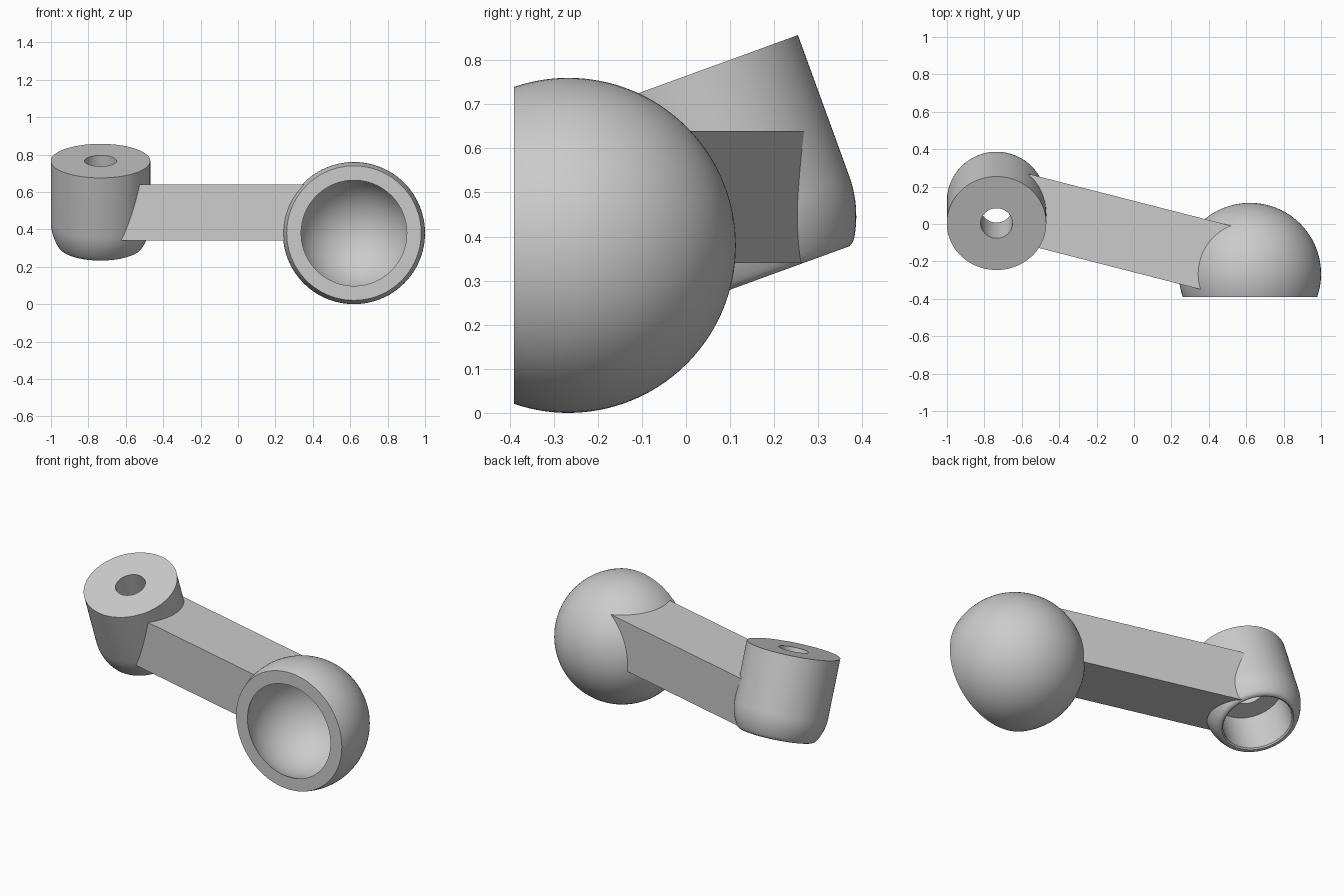
import bpy, bmesh
from math import sin, cos, asin, acos, pi, radians, atan2
from mathutils import Matrix, Vector

cube = bpy.data.objects.get("Cube")
if cube:
    bpy.data.objects.remove(cube, do_unlink=True)

grey = bpy.data.materials.new("plain_grey")
grey.use_nodes = True
grey.diffuse_color = (0.6, 0.6, 0.6, 1)
grey.node_tree.nodes["Principled BSDF"].inputs["Base Color"].default_value = (0.6, 0.6, 0.6, 1)


def add_object(name, bm, matrix):
    bmesh.ops.recalc_face_normals(bm, faces=bm.faces)
    mesh = bpy.data.meshes.new(name)
    bm.to_mesh(mesh)
    bm.free()
    mesh.materials.append(grey)
    ob = bpy.data.objects.new(name, mesh)
    bpy.context.collection.objects.link(ob)
    ob.matrix_world = matrix
    return ob


def lathe(name, profile, matrix, steps=96):
    """Spin a closed (radius, height) outline around local z."""
    bm = bmesh.new()
    verts = [bm.verts.new((r, 0, z)) for r, z in profile]
    edges = [bm.edges.new((a, b)) for a, b in zip(verts, verts[1:] + verts[:1])
             if a.co.x > 1e-5 or b.co.x > 1e-5]
    bmesh.ops.spin(bm, geom=verts + edges, cent=(0, 0, 0), axis=(0, 0, 1),
                   angle=2 * pi, steps=steps, use_merge=True)
    bmesh.ops.remove_doubles(bm, verts=bm.verts, dist=1e-5)
    return add_object(name, bm, matrix)


def arc(radius, start, end, count, height=0.0):
    """Arc points, with angles measured up from the equator."""
    angles = [start + (end - start) * i / count for i in range(count + 1)]
    return [(max(0.0, radius * cos(a)), height + radius * sin(a)) for a in angles]


def smooth(ob):
    bpy.ops.object.select_all(action="DESELECT")
    ob.select_set(True)
    bpy.context.view_layer.objects.active = ob
    bpy.ops.object.shade_smooth_by_angle(angle=radians(30))


# Hollow ball cup, open to the front
ball, hollow, rim = 0.38, 0.308, 0.123
cup_at = Vector((0.62, -0.267, 0.38))
cup_matrix = Matrix.Translation(cup_at) @ Matrix.Rotation(pi / 2, 4, "X")
outline = (arc(ball, -pi / 2, asin(rim / ball), 40)
           + arc(hollow, asin(rim / hollow), -pi / 2, 36))
cup = lathe("ball_cup", outline, cup_matrix)

# Tilted hub with a small hole above a wide bore
radius, length, shoulder = 0.266, 0.49, 0.34
hole, bore, floor = 0.085, 0.192, -0.245
hub_matrix = Matrix.Translation((-0.735, 0.004, 0.766)) @ Matrix.Rotation(radians(20), 4, "X")
outline = [(hole, 0), (radius, 0)]
outline += arc(radius, 0, -asin(0.138 / radius), 12, -shoulder)
outline += [(0.221, -0.485), (0.212, -length), (0.200, -length), (bore, -0.483),
            (bore, floor), (hole, floor)]
hub = lathe("tilted_hub", outline, hub_matrix)

# Connecting arm, set at an angle between hub and cup
start, end = Vector((-0.65, 0.099, 0.49)), Vector((0.58, -0.216, 0.49))
span = end - start
bm = bmesh.new()
bmesh.ops.create_cube(bm, size=1)
bmesh.ops.scale(bm, verts=bm.verts, vec=(span.length, 0.37, 0.30))
arm = add_object("connecting_arm", bm, Matrix.Translation((start + end) / 2)
                 @ Matrix.Rotation(atan2(span.y, span.x), 4, "Z"))

# Trim the arm ends so that they stop inside the walls
ball_cutter = lathe("ball_cutter", arc(0.358, -pi / 2, pi / 2, 48), cup_matrix)
bore_cutter = lathe("bore_cutter", [(0, -1), (0.2, -1), (0.2, 0.5), (0, 0.5)], hub_matrix)
for cutter in (ball_cutter, bore_cutter):
    cutter.hide_render = True
    mod = arm.modifiers.new("trim", "BOOLEAN")
    mod.operation, mod.solver, mod.object = "DIFFERENCE", "EXACT", cutter
bpy.context.view_layer.update()
trimmed = bpy.data.meshes.new_from_object(
    arm.evaluated_get(bpy.context.evaluated_depsgraph_get()))
arm.modifiers.clear()
arm.data = trimmed
for cutter in (ball_cutter, bore_cutter):
    bpy.data.objects.remove(cutter, do_unlink=True)

for part in (cup, hub, arm):
    smooth(part)
